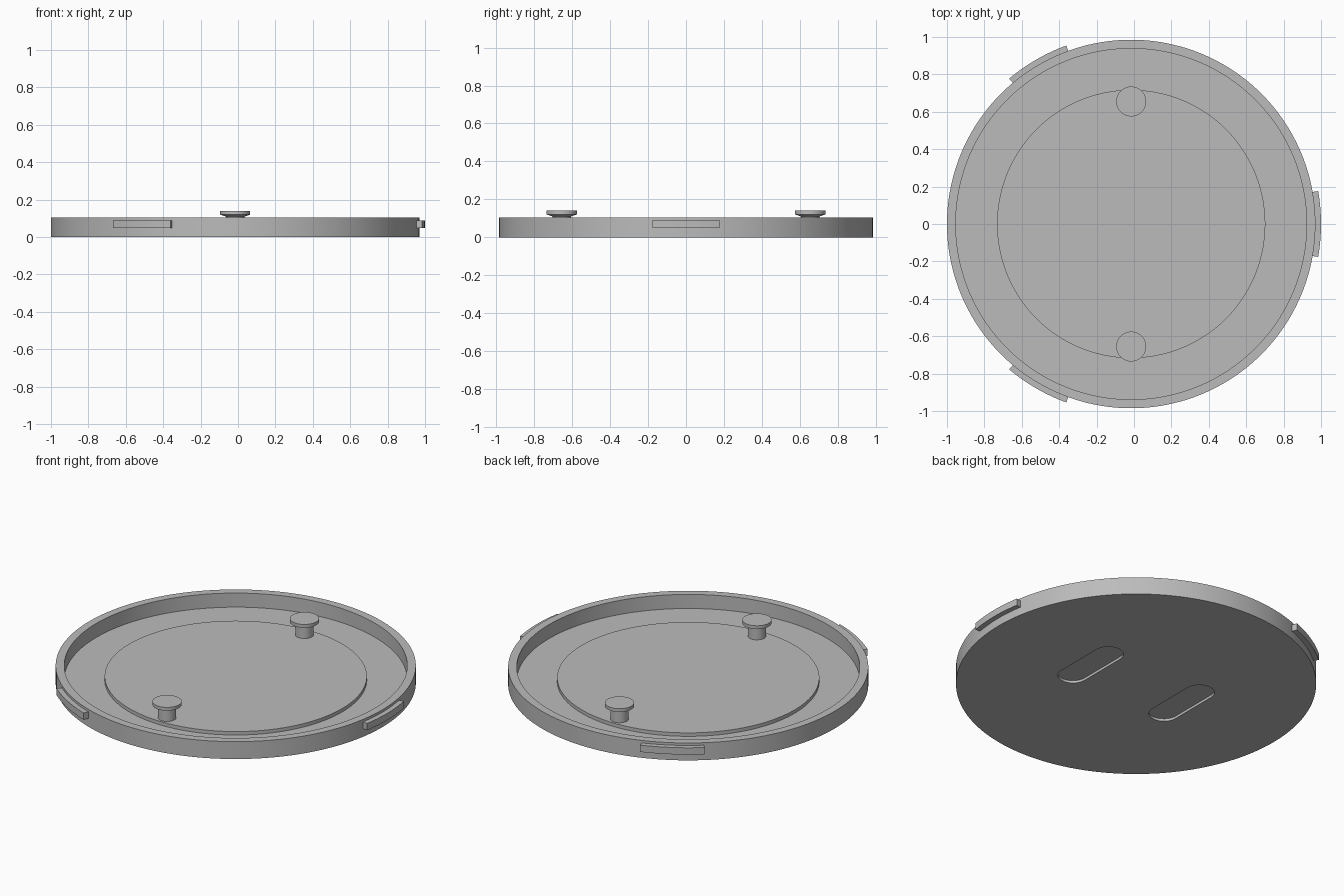
import bpy, bmesh, math

if "Cube" in bpy.data.objects:
    bpy.data.objects.remove(bpy.data.objects["Cube"], do_unlink=True)

CX = -0.015  # centre of the round body, offset so the side tab fits

grey = bpy.data.materials.new("plain_grey")
grey.use_nodes = True
colour = (0.5, 0.5, 0.5, 1)
grey.diffuse_color = colour
grey.node_tree.nodes["Principled BSDF"].inputs["Base Color"].default_value = colour


def finish(name, bm):
    bmesh.ops.recalc_face_normals(bm, faces=bm.faces)
    mesh = bpy.data.meshes.new(name)
    bm.to_mesh(mesh)
    bm.free()
    mesh.materials.append(grey)
    obj = bpy.data.objects.new(name, mesh)
    bpy.context.collection.objects.link(obj)
    return obj


def smooth(obj):
    bpy.ops.object.select_all(action='DESELECT')
    obj.select_set(True)
    bpy.context.view_layer.objects.active = obj
    bpy.ops.object.shade_smooth_by_angle(angle=math.radians(30))


def lathe(name, profile, y=0, sides=128):
    """Turn a (radius, height) profile into a solid with flat caps."""
    bm = bmesh.new()
    rings = []
    for r, z in profile:
        angles = [math.tau * i / sides for i in range(sides)]
        rings.append([bm.verts.new((CX + r * math.cos(a), y + r * math.sin(a), z))
                      for a in angles])
    for low, high in zip(rings, rings[1:]):
        for i in range(sides):
            j = (i + 1) % sides
            bm.faces.new((low[i], low[j], high[j], high[i]))
    bm.faces.new(rings[0][::-1])
    bm.faces.new(rings[-1])
    return finish(name, bm)


def prism(name, outline, z0, z1):
    """Extrude a flat outline between two heights."""
    bm = bmesh.new()
    face = bm.faces.new([bm.verts.new((x, y, z0)) for x, y in outline])
    ext = bmesh.ops.extrude_face_region(bm, geom=[face])
    for v in ext["geom"]:
        if isinstance(v, bmesh.types.BMVert):
            v.co.z = z1
    return finish(name, bm)


# Shallow tray: outer wall, rim, floor and raised central pad
tray = lathe("tray", [(0.985, 0), (0.985, 0.105), (0.938, 0.105), (0.938, 0.02),
                      (0.717, 0.02), (0.717, 0.041)], sides=192)

# Two rounded slots recessed into the underside
for side in (-1, 1):
    outline = []
    for end in (1, -1):
        for i in range(25):
            a = math.pi * i / 24
            outline.append((CX + side * 0.325 + end * 0.083 * math.cos(a),
                            end * (0.15 + 0.083 * math.sin(a))))
    cutter = prism("slot_cutter", outline, -0.05, 0.015)
    cutter.hide_render = True
    bpy.context.view_layer.objects.active = tray
    mod = tray.modifiers.new("slot", 'BOOLEAN')
    mod.operation = 'DIFFERENCE'
    mod.solver = 'EXACT'
    mod.object = cutter
    bpy.ops.object.modifier_apply(modifier=mod.name)
    bpy.data.objects.remove(cutter, do_unlink=True)
smooth(tray)

# Mushroom-headed pegs at front and back of the pad
for name, y in (("front_peg", -0.655), ("back_peg", 0.655)):
    smooth(lathe(name, [(0.05, 0.03), (0.05, 0.11), (0.08, 0.12), (0.08, 0.14)],
                 y=y, sides=64))

# Three curved locking tabs spaced evenly round the wall
for name, mid in (("left_tab", 0), ("back_right_tab", 120), ("front_right_tab", 240)):
    arc = [math.radians(mid - 10 + 20 * i / 16) for i in range(17)]
    outline = [(CX + r * math.cos(a), r * math.sin(a))
               for r, run in ((1.015, arc), (0.975, arc[::-1])) for a in run]
    smooth(prism(name, outline, 0.049, 0.09))
